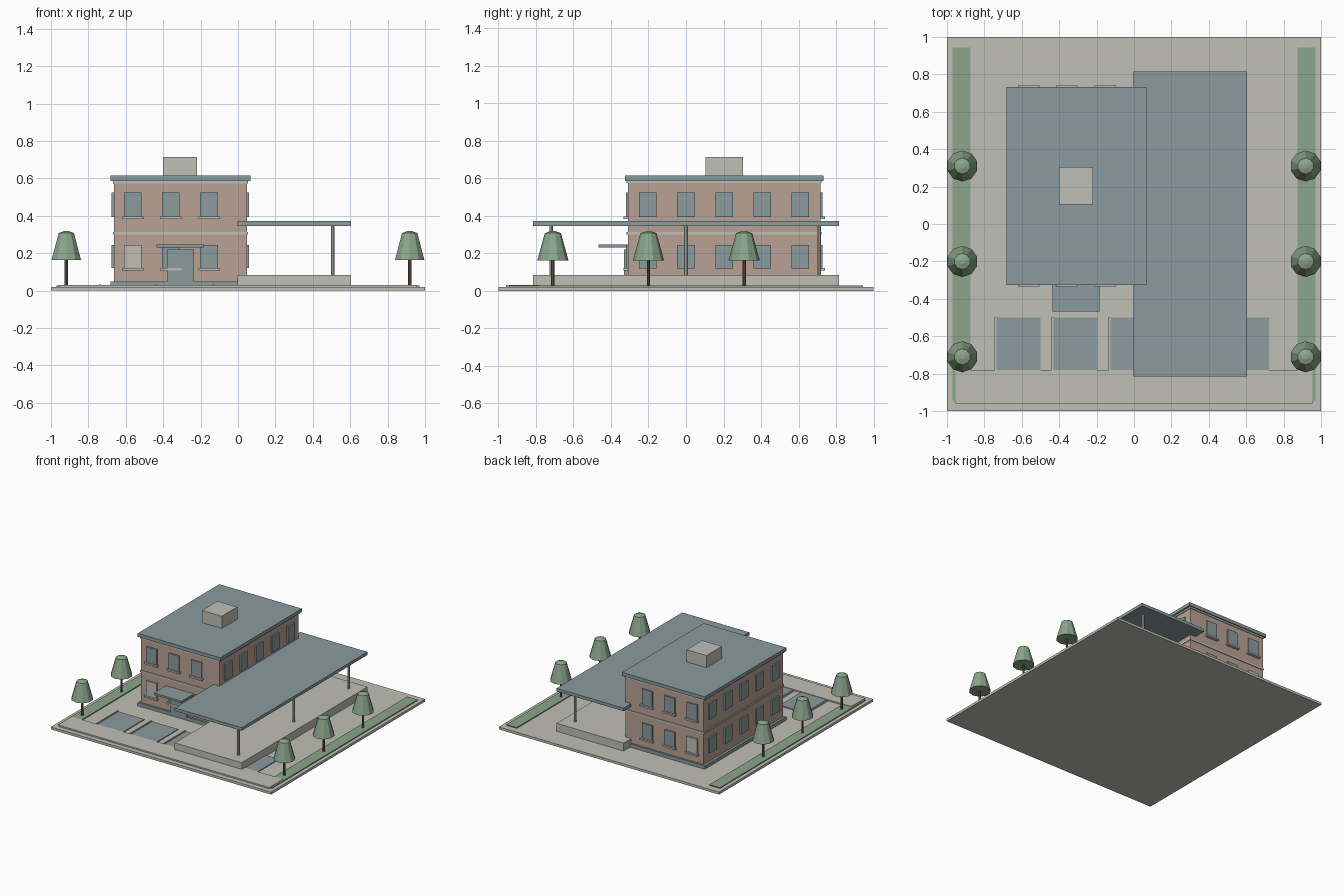
import bpy, math

if "Cube" in bpy.data.objects:
    bpy.data.objects.remove(bpy.data.objects["Cube"], do_unlink=True)


def material(name, r, g, b):
    m = bpy.data.materials.new(name)
    m.use_nodes = True
    m.diffuse_color = (r, g, b, 1)
    m.node_tree.nodes["Principled BSDF"].inputs["Base Color"].default_value = (r, g, b, 1)
    return m


STONE = material("pale stone", 0.53, 0.53, 0.47)
BLUE = material("slate blue", 0.26, 0.33, 0.35)
BRICK = material("dusty brick", 0.49, 0.36, 0.30)
GREEN = material("leaf green", 0.26, 0.38, 0.26)
BARK = material("bark brown", 0.16, 0.11, 0.09)


def finish(obj, name, mat):
    obj.name = name
    obj.data.materials.append(mat)
    return obj


def box(name, mat, x, y, z):
    """Box from (low, high) pairs on each axis."""
    bpy.ops.mesh.primitive_cube_add(size=1, location=[sum(p) / 2 for p in (x, y, z)])
    obj = bpy.context.object
    obj.scale = [p[1] - p[0] for p in (x, y, z)]
    bpy.ops.object.transform_apply(location=False, rotation=False, scale=True)
    return finish(obj, name, mat)


def around(c, width):
    return (c - width / 2, c + width / 2)


def frustum(name, mat, x, y, z, r1, r2, sides):
    bpy.ops.mesh.primitive_cone_add(vertices=sides, radius1=r1, radius2=r2,
                                    depth=z[1] - z[0], location=(x, y, sum(z) / 2))
    return finish(bpy.context.object, name, mat)


def grow(p, d):
    return (p[0] - d, p[1] + d)


# Ground slab, front walk and grass strips
G = 0.02
box("ground_slab", STONE, (-1, 1), (-1, 1), (0, G))
box("front_walk", STONE, (-0.955, 0.955), (-0.96, -0.78), (G, 0.031))
for side in (-1, 1):
    box("grass_strip", GREEN, around(side * 0.922, 0.095), (-0.945, 0.945), (G, 0.028))

# Parking bays with raised divider lines
for i in range(5):
    x = -0.617 + i * 0.305
    box("parking_bay", BLUE, around(x, 0.235), (-0.78, -0.5), (G, 0.027))
    box("bay_line", STONE, around(x - 0.123, 0.01), (-0.78, -0.5), (G, 0.034))

# Main block with plinth, bands and roof
BX, BY = (-0.663, 0.047), (-0.31, 0.717)
box("brick_walls", BRICK, BX, BY, (G, 0.59))
box("plinth", BLUE, grow(BX, 0.02), grow(BY, 0.015), (G, 0.048))
for z in (0.308, 0.581):
    box("wall_band", STONE, grow(BX, 0.006), grow(BY, 0.006), around(z, 0.014))
box("roof_slab", BLUE, grow(BX, 0.02), grow(BY, 0.015), (0.587, 0.615))
box("roof_unit", STONE, (-0.4, -0.22), (0.105, 0.305), (0.615, 0.715))

# Windows: three bays front and back, five bays on each side
for row, z in enumerate(((0.12, 0.245), (0.395, 0.525))):
    for face, y in ((-1, BY[0]), (1, BY[1])):
        for col in range(3):
            x = -0.563 + col * 0.204
            mat = STONE if (row, col) == (0, 0) else BLUE
            box("window", mat, around(x, 0.094), around(y + face * 0.002, 0.018), z)
            box("window_sill", STONE, around(x, 0.115), around(y + face * 0.01, 0.028),
                (z[0] - 0.011, z[0] + 0.002))
    for face, x in ((-1, BX[0]), (1, BX[1])):
        for col in range(5):
            box("side_window", BLUE, around(x + face * 0.003, 0.018),
                around(-0.203 + col * 0.203, 0.094), z)

# Entrance
box("door", BLUE, (-0.38, -0.236), around(-0.313, 0.036), (0.04, 0.22))
box("door_canopy", BLUE, (-0.437, -0.185), (-0.467, -0.3), (0.23, 0.246))

# Loading platform with canopy and posts
LX, LY = (-0.004, 0.605), (-0.815, 0.815)
box("platform", STONE, LX, LY, (G, 0.085))
box("platform_canopy", BLUE, LX, LY, (0.347, 0.372))
for y in (-0.718, 0, 0.71):
    frustum("canopy_post", STONE, 0.507, y, (0.085, 0.347), 0.01, 0.01, 8)

# Trees
for x in (-0.918, 0.918):
    for y in (-0.71, -0.2, 0.31):
        frustum("tree_trunk", BARK, x, y, (G, 0.17), 0.009, 0.009, 8)
        frustum("tree_crown", GREEN, x, y, (0.163, 0.308), 0.083, 0.043, 10)
        frustum("tree_tip", GREEN, x, y, (0.308, 0.318), 0.043, 0.014, 10)
